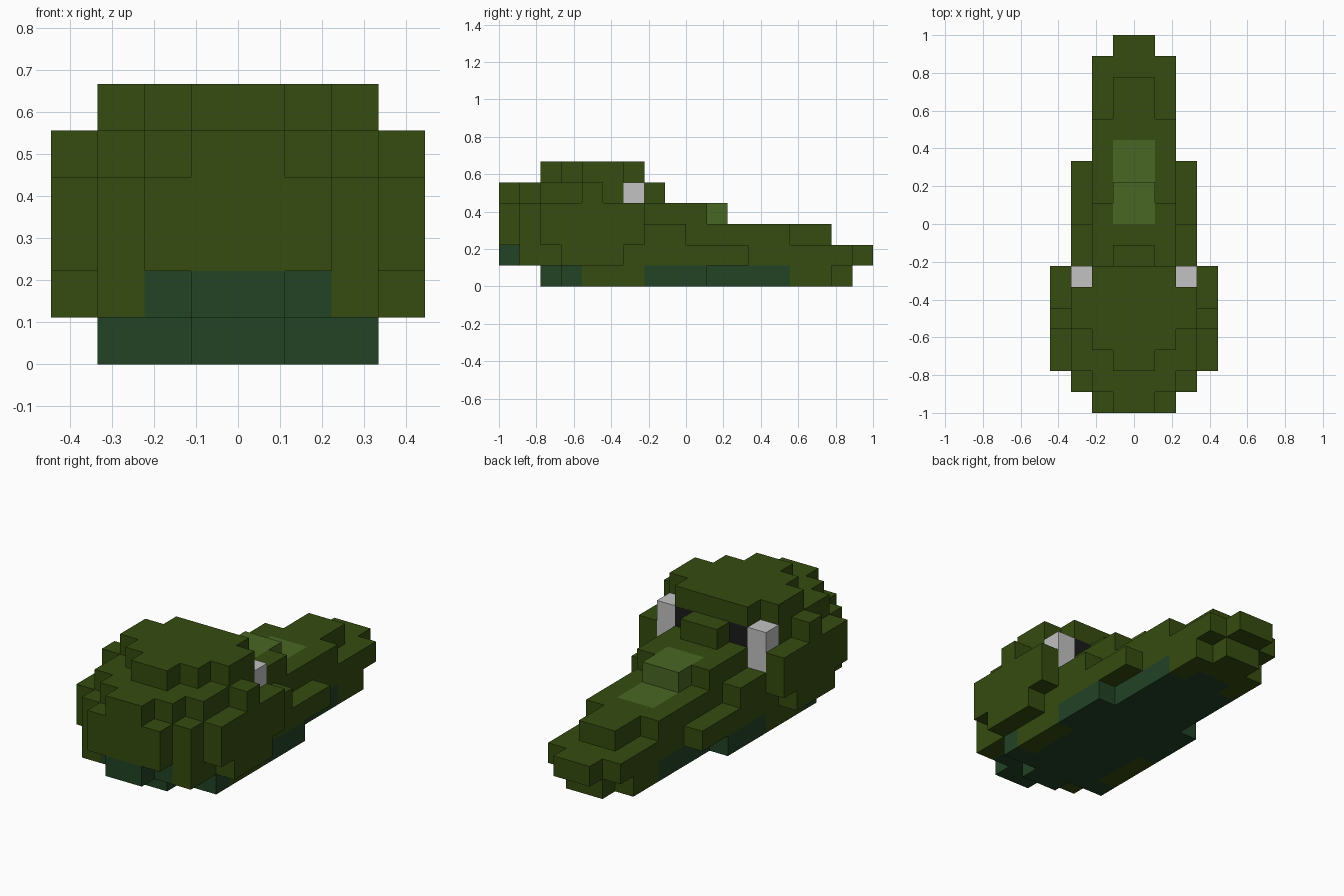
import bpy, bmesh
from mathutils import Vector

if "Cube" in bpy.data.objects:
    bpy.data.objects.remove(bpy.data.objects["Cube"], do_unlink=True)

U = 1 / 9  # edge length of one block


def linear(c):
    c /= 255
    return c / 12.92 if c <= 0.04045 else ((c + 0.055) / 1.055) ** 2.4


def material(name, rgb):
    m = bpy.data.materials.new(name)
    m.use_nodes = True
    col = (*[linear(c) for c in rgb], 1)
    m.diffuse_color = col
    bsdf = m.node_tree.nodes["Principled BSDF"]
    bsdf.inputs["Base Color"].default_value = col
    bsdf.inputs["Roughness"].default_value = 0.9
    return m


MATS = {
    "body": material("moss green", (54, 76, 16)),
    "belly": material("dark teal green", (35, 66, 37)),
    "back_patch": material("light leaf green", (73, 102, 36)),
    "eyes": material("eye white", (194, 194, 194)),
    "pupils": material("pupil black", (26, 26, 28)),
}

cells = {}


def fill(part, x0, x1, y0, y1, z0, z1):
    """Fill a mirrored box of blocks; x is measured outwards from the middle."""
    for x in range(x0, x1):
        for y in range(y0, y1):
            for z in range(z0, z1):
                cells[(x, y, z)] = part
                cells[(-x - 1, y, z)] = part


def terrace(part, z0, z1, *steps):
    """One layer as columns: each step is (x0, x1, y0, y1)."""
    for s in steps:
        fill(part, *s, z0, z1)


# Belly layer with green flanks and green snout tip
terrace("body", 0, 1, (0, 1, -7, 8), (1, 2, -6, 7), (2, 3, -6, 1))
terrace("belly", 0, 1, (0, 1, -7, 6), (1, 2, -6, 5), (2, 3, -6, -5), (2, 3, -2, 1))

# Jaw layer, with the dark throat at its rear
terrace("body", 1, 2, (0, 1, -9, 9), (1, 2, -8, 8), (2, 3, -8, 3), (3, 4, -6, -3))
terrace("belly", 1, 2, (0, 1, -9, -7), (1, 2, -8, -6))

# Cheeks and upper snout
terrace("body", 2, 3, (0, 1, -9, 7), (1, 2, -9, 5), (2, 3, -8, 0), (3, 4, -7, -2))
terrace("body", 3, 4, (0, 1, -9, 2), (1, 2, -9, 1), (2, 3, -8, -2), (3, 4, -7, -2))

# Brow layer with the central ridge and side bumps
terrace("body", 4, 5, (0, 1, -9, -1), (1, 2, -8, -2), (2, 3, -7, -2), (3, 4, -5, -4))

# Crown of the head
terrace("body", 5, 6, (0, 1, -7, -2), (1, 2, -6, -2), (2, 3, -5, -3))

# Light patch running down the snout
fill("back_patch", 0, 1, 0, 2, 3, 4)
fill("back_patch", 0, 1, 2, 4, 2, 3)

# Eyes and pupils
fill("eyes", 2, 3, -3, -2, 3, 5)
fill("pupils", 1, 2, -3, -2, 4, 5)


def build(part):
    """Skin the visible sides of all blocks that belong to a part."""
    bm = bmesh.new()
    for cell, owner in cells.items():
        if owner != part:
            continue
        for axis in range(3):
            for sign in (-1, 1):
                near = list(cell)
                near[axis] += sign
                if tuple(near) in cells:
                    continue
                n = Vector((0, 0, 0))
                n[axis] = sign * 0.5
                u = Vector((0, 0, 0))
                u[(axis + 1) % 3] = 0.5
                v = n.cross(u) * 2
                mid = Vector(cell) + Vector((0.5, 0.5, 0.5)) + n
                corners = (mid - u - v, mid + u - v, mid + u + v, mid - u + v)
                bm.faces.new([bm.verts.new(p * U) for p in corners])
    bmesh.ops.remove_doubles(bm, verts=bm.verts, dist=U * 0.01)
    mesh = bpy.data.meshes.new(part)
    bm.to_mesh(mesh)
    bm.free()
    mesh.materials.append(MATS[part])
    bpy.context.scene.collection.objects.link(bpy.data.objects.new(part, mesh))


for name in MATS:
    build(name)
